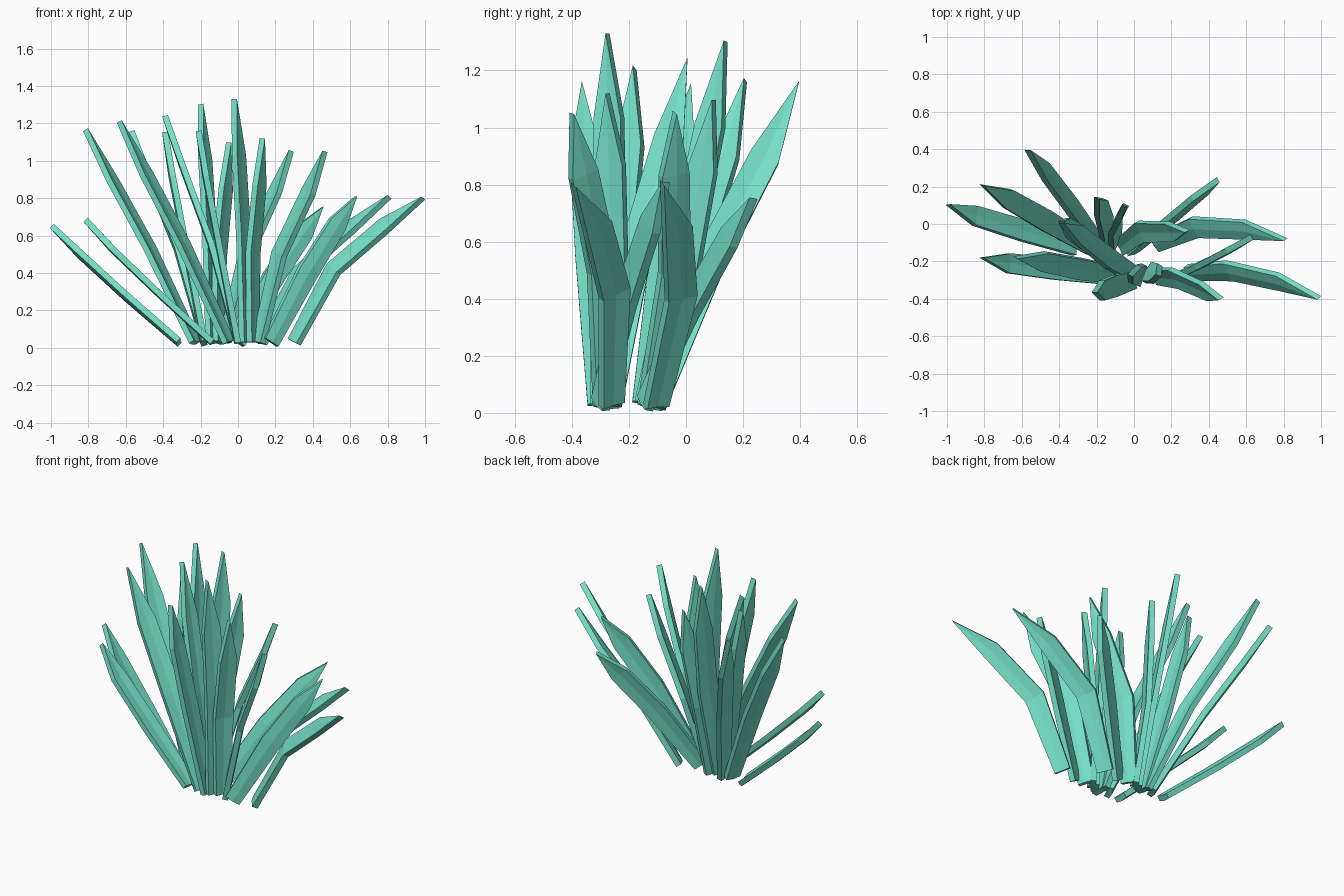
import bpy
import bmesh
from mathutils import Vector, Matrix

if "Cube" in bpy.data.objects:
    bpy.data.objects.remove(bpy.data.objects["Cube"])

mat = bpy.data.materials.new("leaf_green")
mat.diffuse_color = (0.18, 0.75, 0.58, 1)
mat.use_nodes = True
mat.node_tree.nodes["Principled BSDF"].inputs["Base Color"].default_value = mat.diffuse_color

HALF_WIDTHS = (0.045, 0.058, 0.053, 0.0)
HALF_THICK = 0.016
FOLD = 0.006

# Leaf centre lines (base, lower bend, upper bend, tip) and width direction
LEAVES = [
    ([(0.30, -.26, .03), (0.51, -.25, .42), (0.78, -.31, .65), (0.99, -.395, .80)], (-.42, .8, .42)),
    ([(0.175, -.30, .03), (0.37, -.21, .40), (0.53, -.125, .66), (0.63, -.07, .81)], (-.72, -.39, .57)),
    ([(0.11, -.28, .03), (0.22, -.29, .50), (0.38, -.36, .84), (0.465, -.40, 1.05)], (.5, -.8, 0)),
    ([(0.08, -.27, .03), (0.08, -.26, .50), (0.115, -.265, .87), (0.13, -.275, 1.12)], (.45, .9, 0)),
    ([(0.04, -.29, .03), (0.03, -.27, .60), (0.005, -.27, 1.03), (-.02, -.275, 1.33)], (.45, .9, 0)),
    ([(0.00, -.30, .03), (-.10, -.33, .55), (-.17, -.355, .92), (-.21, -.365, 1.16)], (0, 1, 0)),
    ([(0.00, -.27, .03), (-.14, -.18, .55), (-.29, -.06, .96), (-.39, .005, 1.24)], (0, 1, 0)),
    ([(-.05, -.28, .03), (-.29, -.24, .55), (-.49, -.20, .93), (-.635, -.18, 1.21)], (.45, .85, 0)),
    ([(-.135, -.28, .03), (-.42, -.24, .29), (-.67, -.21, .53), (-.815, -.18, .685)], (0, 1, 0)),
]


def leaf_mesh(name, path, hint):
    """Folded blade: a six-sided section swept along the path to a chisel tip."""
    pts = [Vector(p) for p in path]
    bm = bmesh.new()
    rings = []
    for i, p in enumerate(pts):
        d = (pts[min(i + 1, 3)] - pts[max(i - 1, 0)]).normalized()
        w = Vector(hint)
        w = (w - d * w.dot(d)).normalized()
        n = w.cross(d).normalized()
        hw = HALF_WIDTHS[i]
        f = FOLD if i < 3 else 0
        offsets = [(-hw, -HALF_THICK), (0, -HALF_THICK - f), (hw, -HALF_THICK),
                   (hw, HALF_THICK), (0, HALF_THICK - f), (-hw, HALF_THICK)]
        rings.append([bm.verts.new(p + w * a + n * b) for a, b in offsets])
    for r0, r1 in zip(rings, rings[1:]):
        for k in range(6):
            j = (k + 1) % 6
            bm.faces.new((r0[k], r0[j], r1[j], r1[k]))
    b = rings[0]
    bm.faces.new((b[0], b[5], b[4], b[1]))
    bm.faces.new((b[1], b[4], b[3], b[2]))
    bmesh.ops.remove_doubles(bm, verts=bm.verts, dist=0.0005)
    bmesh.ops.recalc_face_normals(bm, faces=bm.faces)
    me = bpy.data.meshes.new(name)
    bm.to_mesh(me)
    bm.free()
    me.materials.append(mat)
    return me


# Rear clump: the same fan tilted backwards and moved back and left
pivot = Vector((0, -0.28, 0))
rear = (Matrix.Translation(pivot + Vector((-0.18, 0.15, 0)))
        @ Matrix.Rotation(-0.2, 4, 'X') @ Matrix.Translation(-pivot))

for i, (path, hint) in enumerate(LEAVES, 1):
    mesh = leaf_mesh(f"leaf_{i}", path, hint)
    for clump, matrix in (("front", Matrix.Identity(4)), ("rear", rear)):
        ob = bpy.data.objects.new(f"{clump}_leaf_{i}", mesh)
        ob.matrix_world = matrix
        bpy.context.collection.objects.link(ob)
